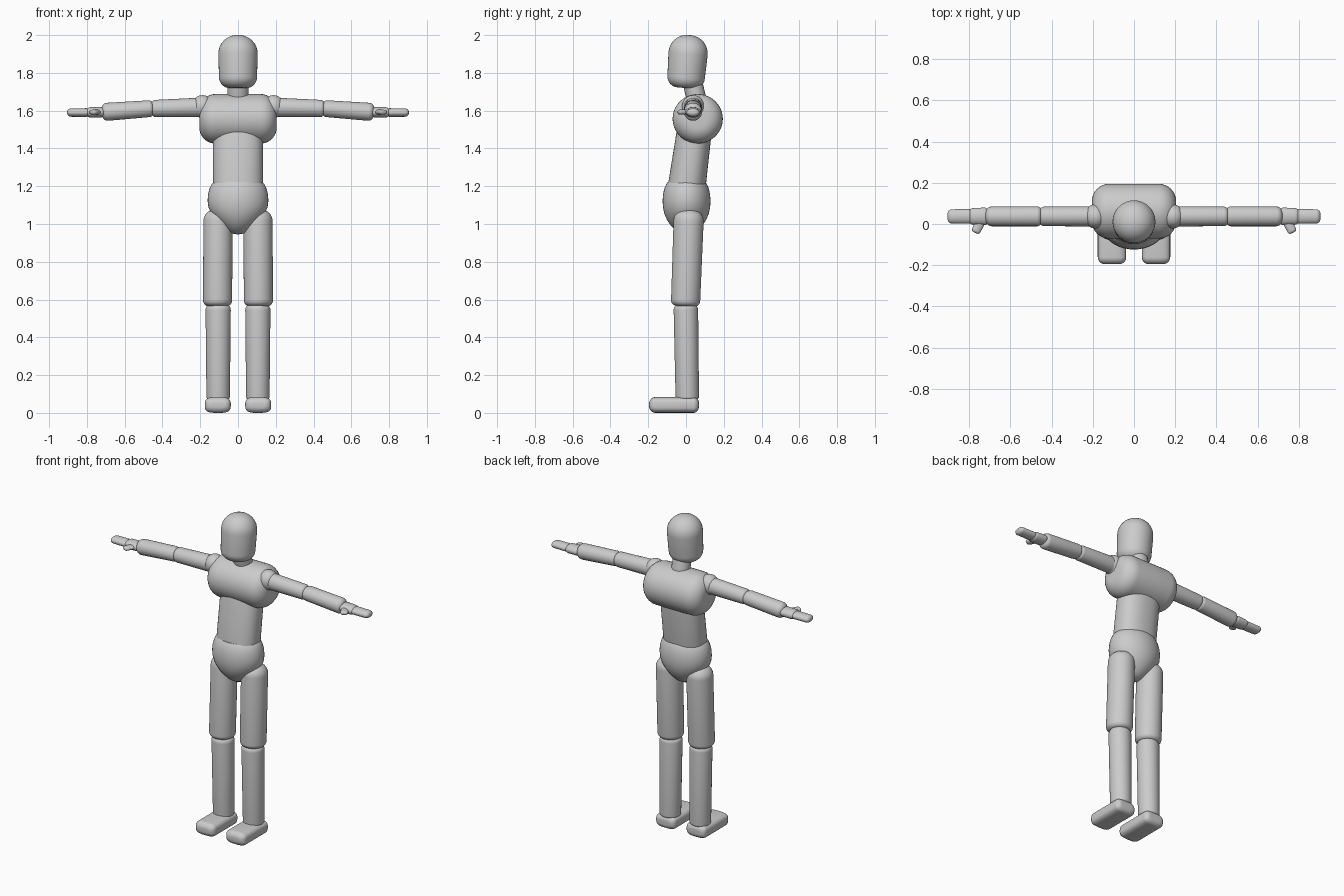
import bpy, bmesh, math
from mathutils import Vector

grey = bpy.data.materials.new("plain grey")
grey.diffuse_color = (0.6, 0.6, 0.6, 1)
SIDES = 40


def loft(name, rings, u, v, power=2.0):
    """Skin a list of (centre, radius_u, radius_v) rings and cap both ends."""
    bm = bmesh.new()
    loops = []
    for c, ru, rv in rings:
        loop = []
        for i in range(SIDES):
            t = 2 * math.pi * i / SIDES
            cu, sv = math.cos(t), math.sin(t)
            pu = math.copysign(abs(cu) ** (2 / power), cu) * max(ru, 0.002)
            pv = math.copysign(abs(sv) ** (2 / power), sv) * max(rv, 0.002)
            loop.append(bm.verts.new(c + u * pu + v * pv))
        loops.append(loop)
    for lo, hi in zip(loops, loops[1:]):
        for i in range(SIDES):
            j = (i + 1) % SIDES
            bm.faces.new((lo[i], lo[j], hi[j], hi[i]))
    bm.faces.new(loops[0][::-1])
    bm.faces.new(loops[-1])
    bmesh.ops.recalc_face_normals(bm, faces=bm.faces)
    me = bpy.data.meshes.new(name)
    bm.to_mesh(me)
    bm.free()
    me.shade_smooth()
    me.set_sharp_from_angle(angle=math.radians(40))
    me.materials.append(grey)
    ob = bpy.data.objects.new(name, me)
    bpy.context.collection.objects.link(ob)
    return ob


def rod(name, a, b, ra, rb, round_a, round_b, power=2.0):
    """Round-ended bar from a to b; ra and rb are (u, v) radii at each end."""
    a, b = Vector(a), Vector(b)
    axis = b - a
    length = axis.length
    w = axis.normalized()
    ref = Vector((0, 1, 0)) if abs(w.x) > 0.7 else Vector((1, 0, 0))
    u = (ref - w * ref.dot(w)).normalized()
    v = w.cross(u)
    steps = [k / 8 * math.pi / 2 for k in range(9)]
    spots = [(round_a * (1 - math.sin(t)), round_a * (1 - math.cos(t))) for t in reversed(steps)]
    spots += [(length - round_b * (1 - math.sin(t)), round_b * (1 - math.cos(t))) for t in steps]
    rings = []
    for d, inset in sorted(spots, key=lambda s: s[0]):
        f = d / length
        rings.append((a + w * d,
                      ra[0] + (rb[0] - ra[0]) * f - inset,
                      ra[1] + (rb[1] - ra[1]) * f - inset))
    return loft(name, rings, u, v, power)


# Head and neck
rod("head", (0, -0.004, 1.72), (0, 0.019, 2.0), (0.099, 0.097), (0.107, 0.108), 0.055, 0.102)
rod("neck", (0, 0.06, 1.64), (0, 0.03, 1.77), (0.056, 0.052), (0.056, 0.052), 0.01, 0.01)

# Trunk
rod("chest", (-0.205, 0.062, 1.557), (0.205, 0.062, 1.557), (0.133, 0.131), (0.133, 0.131), 0.085, 0.085)
rod("abdomen", (0, 0.003, 1.19), (0, 0.045, 1.50), (0.132, 0.1), (0.133, 0.092), 0.01, 0.01, 2.3)
pelvis = [(0.945, 0.002, 0.002), (0.95, 0.035, 0.03), (0.965, 0.06, 0.056), (0.99, 0.085, 0.082),
          (1.02, 0.115, 0.103), (1.055, 0.142, 0.118), (1.09, 0.157, 0.125), (1.125, 0.161, 0.127),
          (1.16, 0.158, 0.124), (1.19, 0.15, 0.117), (1.21, 0.14, 0.108), (1.223, 0.128, 0.1)]
loft("pelvis", [(Vector((0, 0.003, z)), rx, ry) for z, rx, ry in pelvis],
     Vector((1, 0, 0)), Vector((0, 1, 0)))

# Limbs, built once for each side
for side, s in (("left", 1), ("right", -1)):
    # Legs
    rod(side + "_thigh", (s * 0.108, -0.003, 0.565), (s * 0.106, 0.016, 1.077),
        (0.077, 0.077), (0.077, 0.08), 0.03, 0.062)
    rod(side + "_shin", (s * 0.105, 0.007, 0.07), (s * 0.105, -0.001, 0.575),
        (0.062, 0.062), (0.067, 0.065), 0.015, 0.03)
    rod(side + "_foot", (s * 0.107, 0.068, 0.042), (s * 0.107, -0.195, 0.042),
        (0.069, 0.042), (0.069, 0.042), 0.03, 0.034, 3.2)
    # Arms
    rod(side + "_shoulder", (s * 0.137, 0.037, 1.622), (s * 0.24, 0.037, 1.622),
        (0.058, 0.06), (0.058, 0.06), 0.05, 0.05)
    rod(side + "_upper_arm", (s * 0.19, 0.037, 1.618), (s * 0.458, 0.037, 1.611),
        (0.049, 0.051), (0.047, 0.045), 0.02, 0.022)
    rod(side + "_forearm", (s * 0.448, 0.037, 1.612), (s * 0.72, 0.037, 1.592),
        (0.048, 0.044), (0.048, 0.048), 0.022, 0.03)
    # Hands
    rod(side + "_palm", (s * 0.705, 0.037, 1.592), (s * 0.805, 0.037, 1.59),
        (0.043, 0.028), (0.04, 0.028), 0.022, 0.026)
    rod(side + "_fingers", (s * 0.785, 0.037, 1.59), (s * 0.905, 0.037, 1.59),
        (0.036, 0.023), (0.034, 0.022), 0.018, 0.021)
    rod(side + "_thumb", (s * 0.74, 0.02, 1.592), (s * 0.772, -0.042, 1.592),
        (0.024, 0.014), (0.022, 0.013), 0.012, 0.013)
